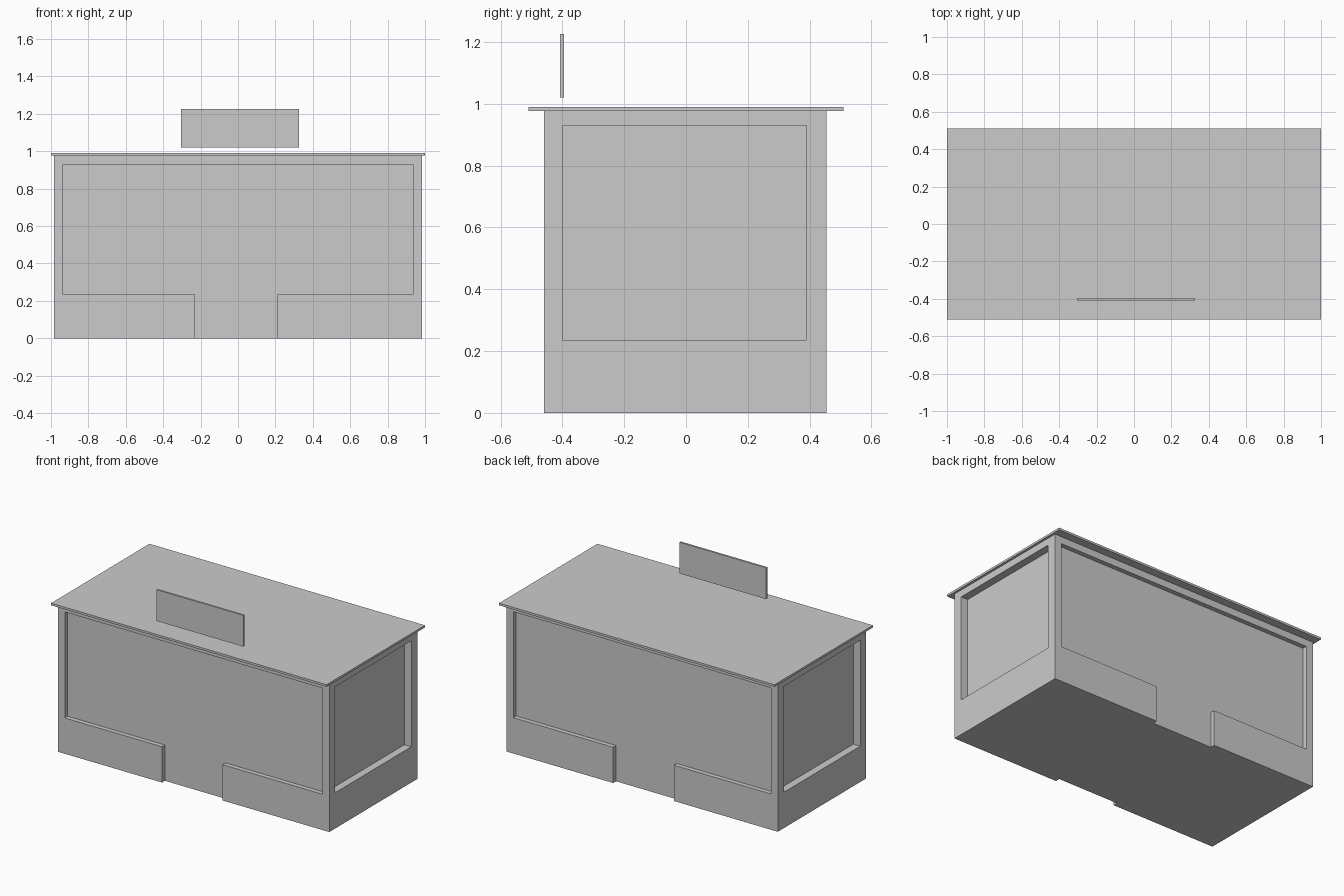
import bpy

if "Cube" in bpy.data.objects:
    bpy.data.objects.remove(bpy.data.objects["Cube"])


def box(name, x, y, z):
    """Box from (min, max) ranges on each axis."""
    bpy.ops.mesh.primitive_cube_add(size=1)
    ob = bpy.context.object
    ob.name = name
    ob.location = [(a + b) / 2 for a, b in (x, y, z)]
    ob.scale = [b - a for a, b in (x, y, z)]
    bpy.ops.object.transform_apply(location=True, rotation=False, scale=True)
    return ob


def cut(target, x, y, z):
    """Carve a box-shaped recess out of the target."""
    cutter = box("recess_cutter", x, y, z)
    cutter.hide_render = True
    mod = target.modifiers.new("recess", "BOOLEAN")
    mod.operation = "DIFFERENCE"
    mod.solver = "EXACT"
    mod.object = cutter
    bpy.context.view_layer.objects.active = target
    bpy.ops.object.modifier_apply(modifier=mod.name)
    bpy.data.objects.remove(cutter, do_unlink=True)


# Counter body: corner posts, top rail and plinth left standing around recesses
body = box("counter_body", (-0.985, 0.985), (-0.46, 0.455), (0, 0.976))
panel_z = (0.235, 0.93)

# Long front and back panels, plus the gap in the plinth below each
for y in ((-0.6, -0.43), (0.425, 0.6)):
    cut(body, (-0.935, 0.935), y, panel_z)
    cut(body, (-0.23, 0.21), y, (-0.1, 0.3))

# End panels
for x in ((-1.2, -0.935), (0.935, 1.2)):
    cut(body, x, (-0.4, 0.39), panel_z)

# Overhanging counter top
box("counter_top", (-1, 1), (-0.51, 0.51), (0.976, 0.99))

# Upright sign panel hovering above the front edge
box("sign_panel", (-0.305, 0.325), (-0.408, -0.395), (1.02, 1.225))
